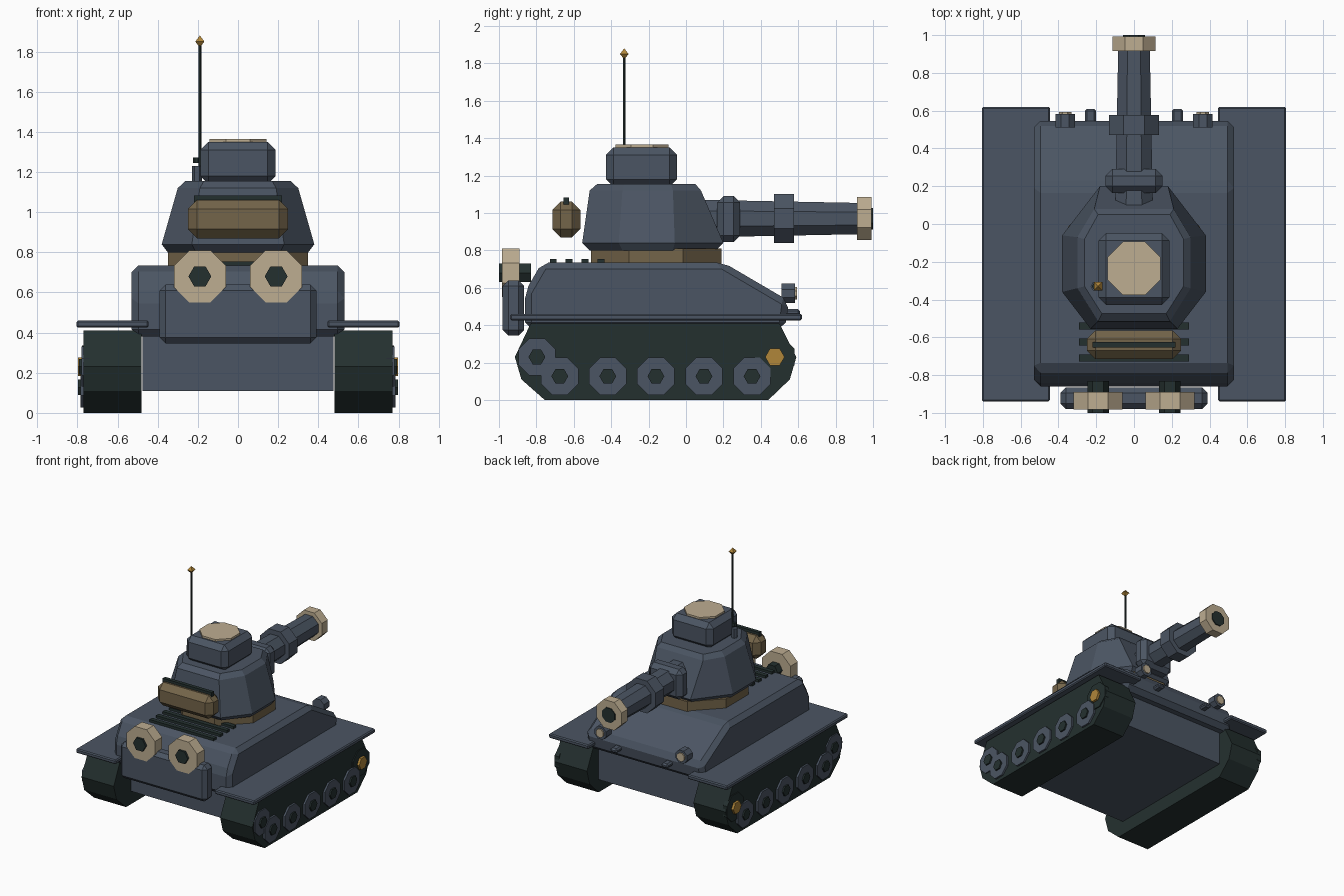
import bpy, bmesh, math
from mathutils import Matrix, Vector

if "Cube" in bpy.data.objects:
    bpy.data.objects.remove(bpy.data.objects["Cube"])


def material(name, hexcode):
    chans = [int(hexcode[i:i + 2], 16) / 255 for i in (0, 2, 4)]
    col = [((c + 0.055) / 1.055) ** 2.4 for c in chans] + [1.0]
    m = bpy.data.materials.new(name)
    m.use_nodes = True
    m.diffuse_color = col
    m.node_tree.nodes["Principled BSDF"].inputs["Base Color"].default_value = col
    return m


HULL = material("slate armour", "4b5563")
DARK = material("dark rubber", "24302f")
TAN = material("sand metal", "bdad91")
BROWN = material("brown canvas", "74654a")
GOLD = material("brass", "b0863a")


def finish(name, bm, mat, bevel=0):
    bmesh.ops.recalc_face_normals(bm, faces=bm.faces)
    me = bpy.data.meshes.new(name)
    bm.to_mesh(me)
    bm.free()
    me.materials.append(mat)
    ob = bpy.data.objects.new(name, me)
    bpy.context.collection.objects.link(ob)
    if bevel:
        mod = ob.modifiers.new("Bevel", "BEVEL")
        mod.width = bevel
        mod.segments = 1
        mod.angle_limit = math.radians(25)
    return ob


def box(name, mat, x, y, z, bevel=0):
    """Box from (low, high) ranges on each axis."""
    bm = bmesh.new()
    bmesh.ops.create_cube(bm, size=1)
    for v in bm.verts:
        v.co = [(r[0] + r[1]) / 2 + c * (r[1] - r[0]) for c, r in zip(v.co, (x, y, z))]
    return finish(name, bm, mat, bevel)


def prism(name, mat, axis, start, end, centre, r1, r2=None, sides=8):
    """Flat-topped polygon rod along an axis; centre holds the other two coordinates."""
    bm = bmesh.new()
    bmesh.ops.create_cone(bm, cap_ends=True, segments=sides, radius1=r1,
                          radius2=r1 if r2 is None else r2, depth=abs(end - start))
    bmesh.ops.rotate(bm, verts=bm.verts, matrix=Matrix.Rotation(math.pi / sides, 3, "Z"))
    mid = (start + end) / 2
    a, b = centre
    for v in bm.verts:
        p, q, t = v.co
        v.co = {"X": (mid + t, a + p, b + q),
                "Y": (a + p, mid + t, b + q),
                "Z": (a + p, b + q, mid + t)}[axis]
    return finish(name, bm, mat)


def side_profile(name, mat, pts, x0, x1, bevel=0):
    """Extrude a (y, z) outline across x."""
    bm = bmesh.new()
    face = bm.faces.new([bm.verts.new((x0, y, z)) for y, z in pts])
    ext = bmesh.ops.extrude_face_region(bm, geom=[face])["geom"]
    verts = [e for e in ext if isinstance(e, bmesh.types.BMVert)]
    bmesh.ops.translate(bm, verts=verts, vec=(x1 - x0, 0, 0))
    return finish(name, bm, mat, bevel)


def loft(name, mat, rings):
    """Skin between stacked rings and cap both ends."""
    bm = bmesh.new()
    loops = [[bm.verts.new(p) for p in ring] for ring in rings]
    for lo, hi in zip(loops, loops[1:]):
        for i in range(len(lo)):
            j = (i + 1) % len(lo)
            bm.faces.new((lo[i], lo[j], hi[j], hi[i]))
    bm.faces.new(loops[0])
    bm.faces.new(loops[-1])
    return finish(name, bm, mat)


# Hull
box("lower_hull", HULL, (-0.475, 0.475), (-0.7, 0.45), (0.11, 0.42))
side_profile("upper_hull", HULL,
             [(-0.86, 0.38), (-0.86, 0.58), (-0.77, 0.735), (0.2, 0.735), (0.55, 0.53), (0.53, 0.38)],
             -0.53, 0.53, 0.035)
box("rear_bin", HULL, (-0.39, 0.39), (-0.98, -0.865), (0.345, 0.64), 0.03)
for i in range(4):
    y = -0.71 + i * 0.085
    box(f"engine_slat_{i + 1}", DARK, (-0.29, 0.29), (y - 0.018, y + 0.018), (0.72, 0.755))

# Running gear, lamps and exhausts on both sides
for s, side in ((1, "left"), (-1, "right")):
    side_profile(f"{side}_track", DARK,
                 [(-0.83, 0.41), (-0.915, 0.23), (-0.88, 0.11), (-0.755, 0),
                  (0.44, 0), (0.555, 0.11), (0.59, 0.23), (0.50, 0.41)], s * 0.48, s * 0.77)
    box(f"{side}_fender", HULL, sorted((s * 0.445, s * 0.805)), (-0.94, 0.62), (0.425, 0.46), 0.008)
    wheels = [(-0.675 + i * 0.257, 0.127) for i in range(5)] + [(-0.797, 0.23)]
    for i, c in enumerate(wheels):
        inset = 0.006 if i == 5 else 0
        prism(f"{side}_wheel_{i + 1}", HULL, "X", s * 0.74, s * (0.785 - inset), c, 0.108)
        prism(f"{side}_wheel_hub_{i + 1}", DARK, "X", s * 0.74, s * (0.797 - inset), c, 0.045, sides=6)
    prism(f"{side}_sprocket", DARK, "X", s * 0.74, s * 0.778, (0.475, 0.23), 0.115)
    prism(f"{side}_sprocket_hub", GOLD, "X", s * 0.74, s * 0.797, (0.475, 0.23), 0.052, sides=6)
    prism(f"{side}_lamp", HULL, "Y", 0.51, 0.583, (s * 0.365, 0.57), 0.056)
    prism(f"{side}_lamp_lens", TAN, "Y", 0.58, 0.593, (s * 0.365, 0.57), 0.036)
    box(f"{side}_tow_hook", HULL, sorted((s * 0.2, s * 0.26)), (0.53, 0.61), (0.45, 0.487), 0.012)
    prism(f"{side}_exhaust_drum", TAN, "Y", -0.983, -0.89, (s * 0.19, 0.68), 0.14)
    prism(f"{side}_exhaust_pipe", DARK, "Y", -1.0, -0.83, (s * 0.19, 0.68), 0.057, sides=6)


# Turret: plan outline grown or shrunk per level
def turret_ring(z, half_w, back, front, nose, tail, mid_front, mid_back):
    right = [(nose, front), (half_w, mid_front), (half_w, mid_back), (tail, back)]
    return [(x, y, z) for x, y in right] + [(-x, y, z) for x, y in reversed(right)]


prism("turret_ring", BROWN, "Z", 0.72, 0.81, (0, -0.16), 0.378)
loft("turret", HULL, [
    turret_ring(0.80, 0.35, -0.515, 0.16, 0.165, 0.21, -0.07, -0.34),
    turret_ring(0.84, 0.38, -0.555, 0.20, 0.18, 0.23, -0.06, -0.36),
    turret_ring(1.12, 0.30, -0.515, 0.08, 0.21, 0.19, -0.07, -0.34),
    turret_ring(1.155, 0.262, -0.475, 0.05, 0.19, 0.17, -0.08, -0.33)])
box("cupola", HULL, (-0.188, 0.188), (-0.428, -0.048), (1.14, 1.35), 0.04)
prism("cupola_hatch", TAN, "Z", 1.34, 1.365, (0, -0.235), 0.153)

# Stowage roll behind the turret
box("stowage_roll", BROWN, (-0.25, 0.25), (-0.715, -0.565), (0.87, 1.06), 0.045)
box("stowage_strap", DARK, (-0.22, 0.22), (-0.655, -0.625), (1.04, 1.082))

# Gun
box("mantlet", HULL, (-0.15, 0.15), (0.165, 0.29), (0.845, 1.09), 0.035)
# rods along y: back radius is r1
prism("barrel", HULL, "Y", 0.0, 0.95, (0, 0.97), 0.11, 0.09)
prism("barrel_sleeve", HULL, "Y", 0.47, 0.578, (0, 0.97), 0.142)
prism("muzzle_brake", TAN, "Y", 0.915, 0.992, (0, 0.97), 0.124)
prism("muzzle_bore", DARK, "Y", 0.95, 1.0, (0, 0.97), 0.062)

# Antenna
AERIAL = (-0.19, -0.33)
prism("aerial_base", HULL, "Z", 1.15, 1.23, (-0.205, -0.33), 0.025, sides=6)
prism("aerial_joint", DARK, "Z", 1.245, 1.272, (-0.207, -0.33), 0.016, sides=6)
prism("aerial_rod", DARK, "Z", 1.2, 1.84, AERIAL, 0.008, sides=6)
prism("aerial_tip_lower", GOLD, "Z", 1.82, 1.85, AERIAL, 0.0, 0.032, sides=4)
prism("aerial_tip_upper", GOLD, "Z", 1.85, 1.88, AERIAL, 0.032, 0.0, sides=4)
